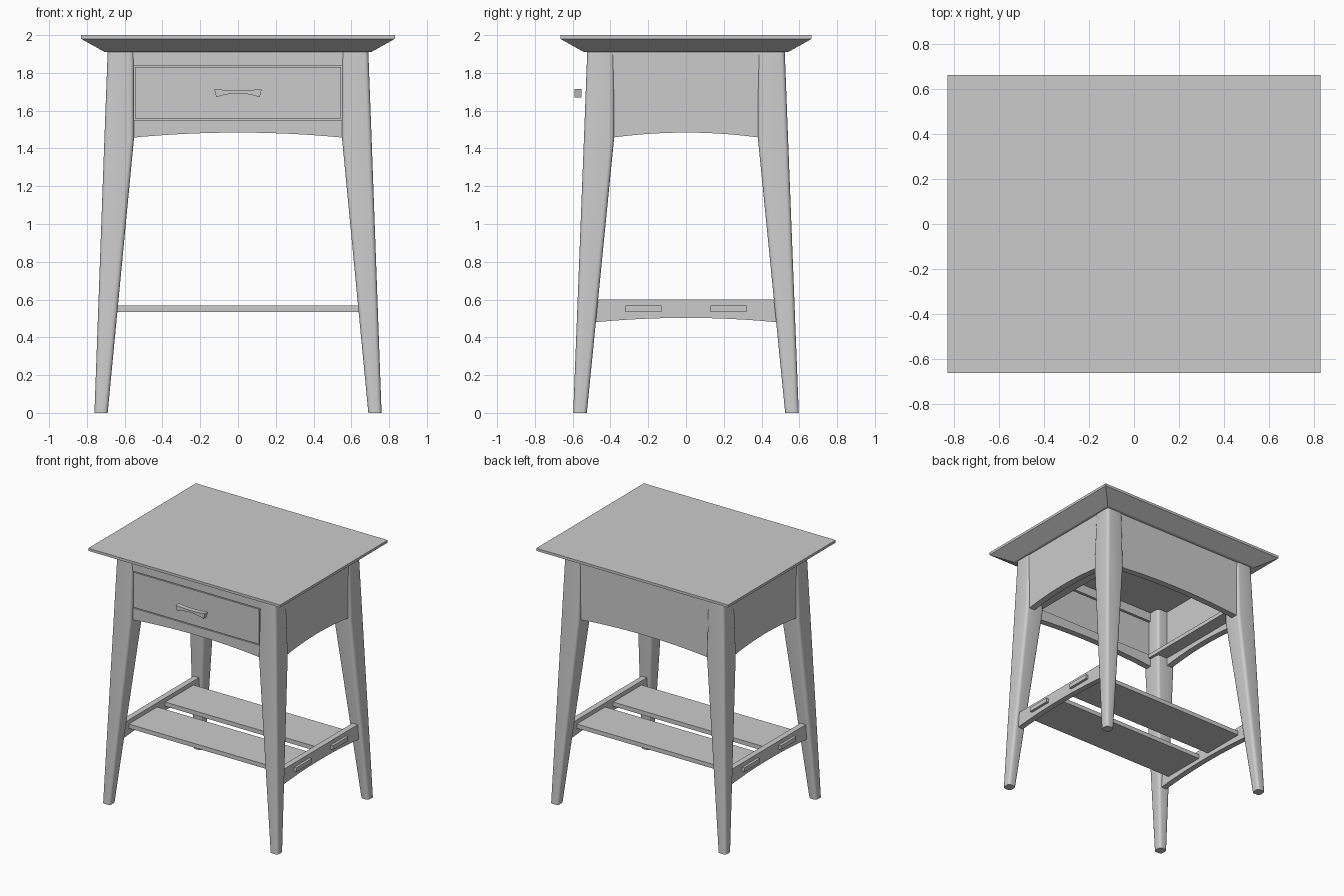
import bpy, bmesh
from math import cos, sin, pi

if "Cube" in bpy.data.objects:
    bpy.data.objects.remove(bpy.data.objects["Cube"])


def finish(name, bm, mirror=(), smooth=False):
    bmesh.ops.recalc_face_normals(bm, faces=bm.faces)
    me = bpy.data.meshes.new(name)
    bm.to_mesh(me)
    bm.free()
    ob = bpy.data.objects.new(name, me)
    bpy.context.collection.objects.link(ob)
    if mirror:
        m = ob.modifiers.new("mirror", 'MIRROR')
        m.use_axis = ['x' in mirror, 'y' in mirror, False]
    if smooth:
        bpy.ops.object.select_all(action='DESELECT')
        ob.select_set(True)
        bpy.context.view_layer.objects.active = ob
        bpy.ops.object.shade_smooth_by_angle(angle=0.6)
    return ob


def loft(name, rings, **kw):
    """Closed solid through a stack of equal-length point rings."""
    bm = bmesh.new()
    rows = [[bm.verts.new(p) for p in ring] for ring in rings]
    n = len(rows[0])
    for a, b in zip(rows, rows[1:]):
        for i in range(n):
            j = (i + 1) % n
            bm.faces.new((a[i], a[j], b[j], b[i]))
    bm.faces.new(rows[0])
    bm.faces.new(rows[-1])
    return finish(name, bm, **kw)


def prism(name, profile, axis, d0, d1, **kw):
    """Extrude a (u, z) profile along x or y."""
    place = (lambda u, z, d: (d, u, z)) if axis == 'x' else (lambda u, z, d: (u, d, z))
    return loft(name, [[place(u, z, d) for u, z in profile] for d in (d0, d1)], **kw)


def rect(x0, x1, y0, y1, z):
    return [(x0, y0, z), (x1, y0, z), (x1, y1, z), (x0, y1, z)]


def box(name, x0, x1, y0, y1, z0, z1, **kw):
    return loft(name, [rect(x0, x1, y0, y1, z) for z in (z0, z1)], **kw)


def rounded(x0, x1, y0, y1, z, r, seg=4):
    pts = []
    corners = [(x1 - r, y1 - r), (x0 + r, y1 - r), (x0 + r, y0 + r), (x1 - r, y0 + r)]
    for k, (cx, cy) in enumerate(corners):
        for i in range(seg + 1):
            a = (k + i / seg) * pi / 2
            pts.append((cx + r * cos(a), cy + r * sin(a), z))
    return pts


def curve_line(w, z_end, rise, n=20):
    us = [-w + 2 * w * i / n for i in range(n + 1)]
    return [(u, z_end + rise * (1 - (u / w) ** 2)) for u in us]


def arched(w, z_end, rise, top):
    return curve_line(w, z_end, rise) + [(w, top), (-w, top)]


# Table top with undercut edge
loft("table_top", [rect(-.705, .705, -.54, .54, 1.91),
                   rect(-.83, .83, -.665, .665, 1.98),
                   rect(-.83, .83, -.665, .665, 2.0)])

# Four tapered, splayed legs
loft("legs", [rounded(.69, .76, .525, .597, 0, .022),
              rounded(.55, .707, .38, .54, 1.46, .022),
              rounded(.55, .69, .38, .523, 1.91, .022)],
     mirror='xy', smooth=True)

# Side and back aprons with arched lower edges
prism("side_aprons", arched(.40, 1.456, .028, 1.91), 'x', .635, .685, mirror='x')
prism("back_apron", arched(.57, 1.456, .028, 1.91), 'y', .465, .515)

# Front rails, drawer front and runners
prism("front_lower_rail", arched(.57, 1.456, .028, 1.551), 'y', -.515, -.465)
box("front_upper_rail", -.57, .57, -.515, -.465, 1.839, 1.91)
box("drawer_front", -.544, .544, -.515, -.475, 1.558, 1.832)
box("drawer_runners", .53, .64, -.47, .47, 1.52, 1.551, mirror='x')

# Bowed drawer handle
upper = curve_line(.126, 1.715, -.008)
lower = curve_line(.115, 1.671, .020)
prism("drawer_handle", lower + upper[::-1], 'y', -.59, -.552)

# Lower side stretchers
prism("side_stretchers", arched(.50, .478, .025, .60), 'x', .665, .71, mirror='x')

# Two shelf boards with through tenons
box("shelf_boards", -.67, .67, .05, .40, .535, .568, mirror='y')
box("shelf_tenons", .66, .73, .13, .32, .535, .568, mirror='xy')
